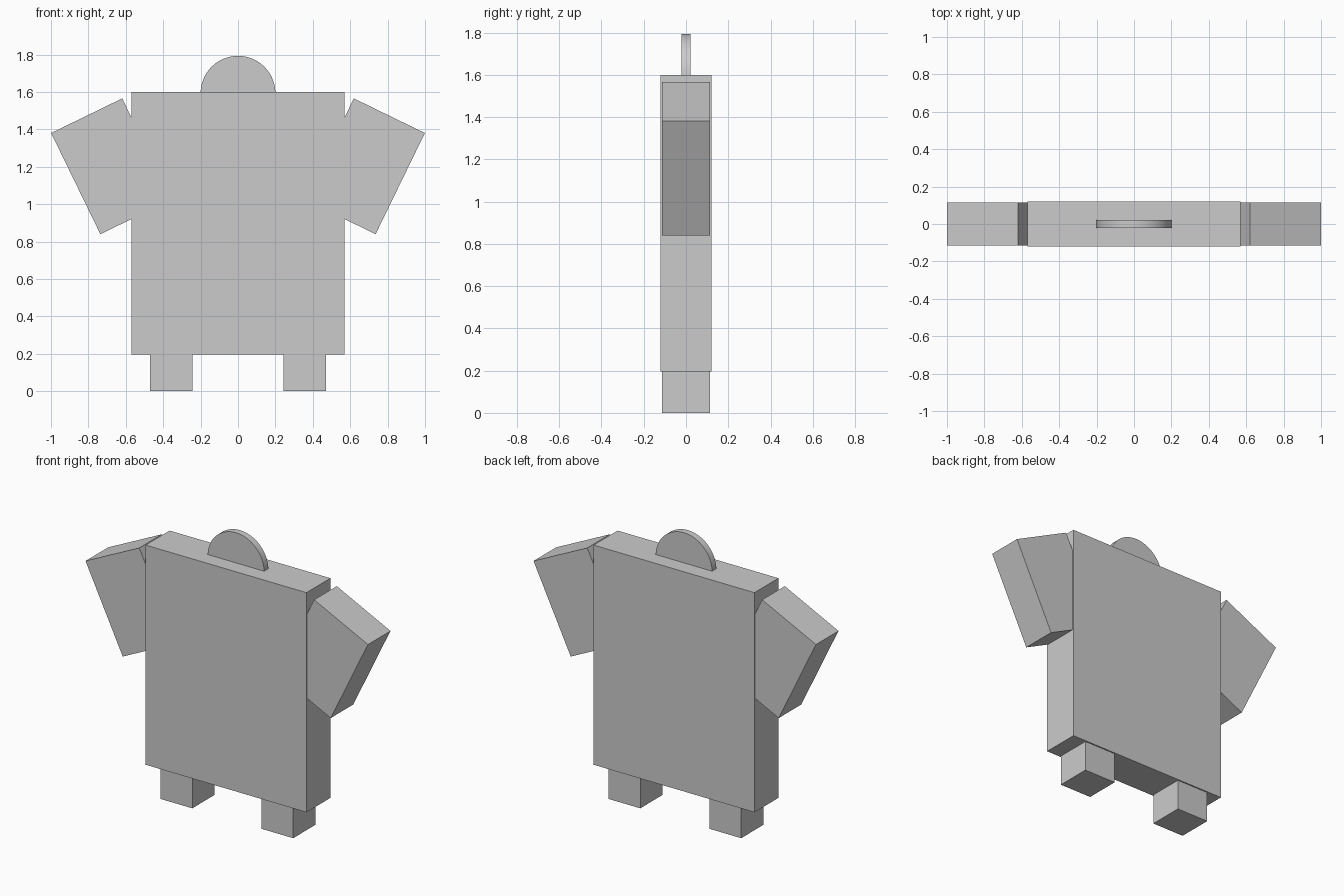
import bpy
import math

if "Cube" in bpy.data.objects:
    bpy.data.objects.remove(bpy.data.objects["Cube"])


def box(name, size, center, tilt=0.0):
    bpy.ops.mesh.primitive_cube_add(size=1, location=center, rotation=(0, tilt, 0))
    ob = bpy.context.object
    ob.name = name
    ob.scale = size
    bpy.ops.object.transform_apply(location=False, rotation=False, scale=True)
    return ob


# Slab torso
box("torso", (1.138, 0.242, 1.405), (0, 0, 0.8975))

# Stubby arms (tilted outward, inner corner sunk in torso) and feet
tilt = math.atan2(0.185, 0.38)
arm_size = (math.hypot(0.38, 0.185), 0.228, math.hypot(0.265, 0.54))
for side, s in (("left", 1), ("right", -1)):
    box(side + "_arm", arm_size, (s * 0.6775, 0, 1.2025), s * tilt)
    box(side + "_foot", (0.226, 0.226, 0.226), (s * 0.357, 0, 0.113))

# Thin disc head, lower half hidden in the torso
bpy.ops.mesh.primitive_cylinder_add(vertices=64, radius=0.2, depth=0.042,
                                    location=(0, 0, 1.593),
                                    rotation=(math.pi / 2, 0, 0))
bpy.context.object.name = "head"
bpy.ops.object.shade_smooth_by_angle()
